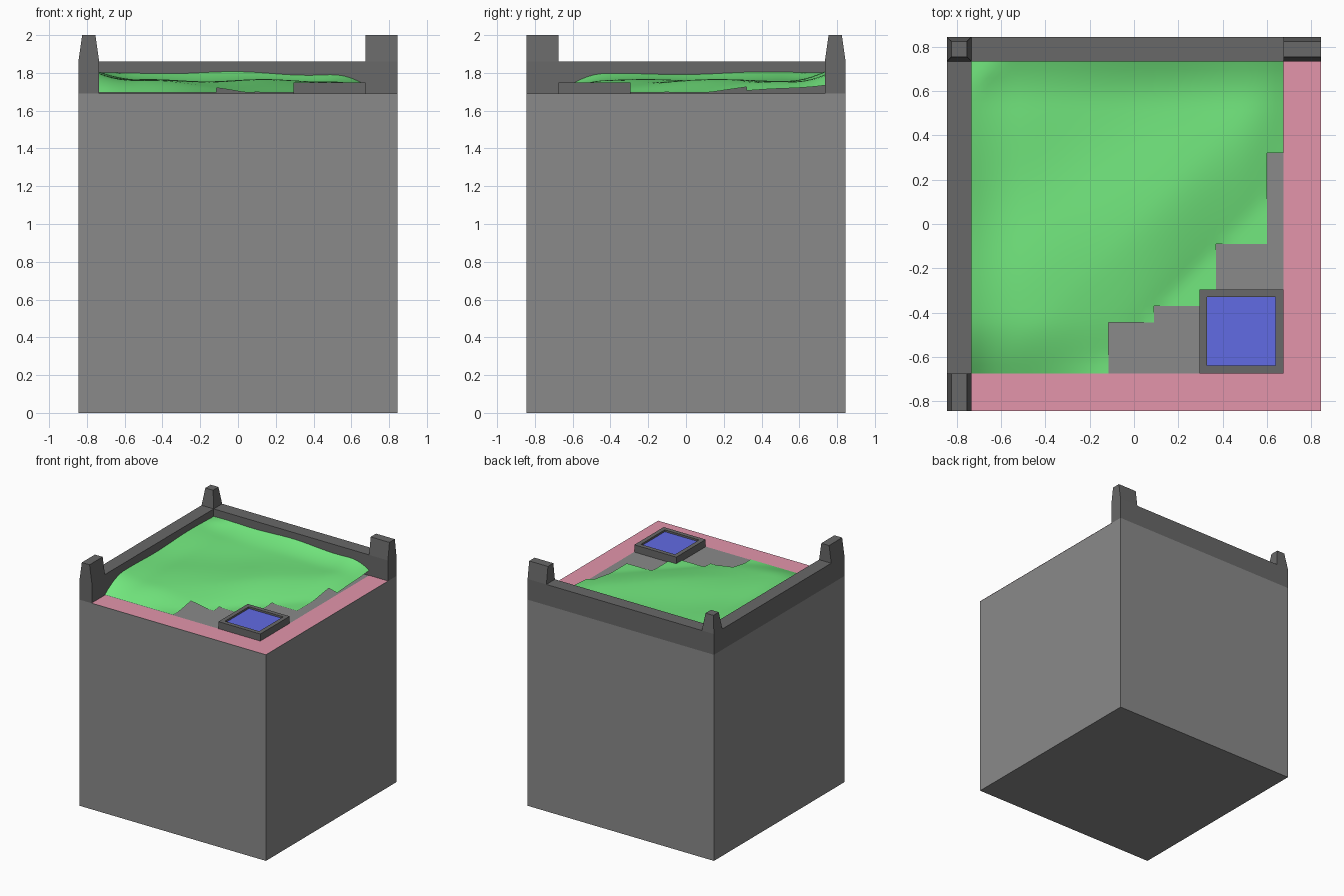
import bpy, bmesh, math

if "Cube" in bpy.data.objects:
    bpy.data.objects.remove(bpy.data.objects["Cube"])

H, IN, FR, FLOOR, WALL, TOP = 0.845, 0.735, 0.675, 1.69, 1.86, 2.0


def paint(name, color):
    mat = bpy.data.materials.new(name)
    mat.diffuse_color = (*color, 1)
    mat.use_nodes = True
    mat.node_tree.nodes["Principled BSDF"].inputs["Base Color"].default_value = mat.diffuse_color
    return mat


STONE = paint("stone_grey", (0.255, 0.255, 0.255))
DARK = paint("dark_grey", (0.14, 0.14, 0.14))
PINK = paint("pink", (0.77, 0.30, 0.41))
BLUE = paint("blue", (0.12, 0.145, 0.77))
GREEN = paint("green", (0.17, 0.81, 0.21))


def make(name, verts, faces, mat):
    me = bpy.data.meshes.new(name)
    me.from_pydata(verts, [], faces)
    me.materials.append(mat)
    me.update()
    ob = bpy.data.objects.new(name, me)
    bpy.context.collection.objects.link(ob)
    return ob


def box(name, x0, x1, y0, y1, z0, z1, mat, tx=0, ty=0):
    # box whose top is inset by tx, ty
    v = [(x0, y0, z0), (x1, y0, z0), (x1, y1, z0), (x0, y1, z0),
         (x0 + tx, y0 + ty, z1), (x1 - tx, y0 + ty, z1),
         (x1 - tx, y1 - ty, z1), (x0 + tx, y1 - ty, z1)]
    f = [(3, 2, 1, 0), (4, 5, 6, 7), (0, 1, 5, 4), (1, 2, 6, 5), (2, 3, 7, 6), (3, 0, 4, 7)]
    return make(name, v, f, mat)


# Main block
box("block", -H, H, -H, H, 0, FLOOR, STONE)

# Pink L-shaped border on the front and right edges
z = FLOOR + 0.002
make("border", [(-IN, -H, z), (H, -H, z), (H, IN, z), (FR, IN, z), (FR, -FR, z), (-IN, -FR, z)],
     [(0, 1, 4, 5), (1, 2, 3, 4)], PINK)

# Low walls on the left and back edges
box("left_wall", -H, -IN, -H, IN, FLOOR, WALL, DARK)
box("back_wall", -H, H, IN, H, FLOOR, WALL, DARK)

# Tapered corner posts
box("back_left_post", -H, -IN, IN, H, WALL, TOP, DARK, 0.02, 0.02)
box("front_left_post", -H, -IN, -H, -FR, WALL, TOP, DARK, 0.02, 0)
box("back_right_post", FR, H, IN, H, WALL, TOP, DARK, 0, 0.02)

# Square raised frame, open in the middle
cx, cy = 0.485, -0.485
rings = [(0.19, FLOOR), (0.19, 1.75), (0.155, 1.75), (0.155, FLOOR)]
verts = [(cx + r * sx, cy + r * sy, rz) for r, rz in rings
         for sx, sy in ((-1, -1), (1, -1), (1, 1), (-1, 1))]
faces = [(k * 4 + i, k * 4 + (i + 1) % 4, k * 4 + 4 + (i + 1) % 4, k * 4 + 4 + i)
         for k in range(3) for i in range(4)]
make("square_frame", verts, faces, DARK)

# Blue panel inside the frame
box("blue_panel", cx - 0.155, cx + 0.155, cy - 0.155, cy + 0.155, FLOOR, 1.735, BLUE)


# Green ground: height field that climbs to the walls and drops to the open edges
def ease(t):
    t = max(0.0, min(1.0, t))
    return 1 - (1 - t) ** 2


def height(x, y):
    edge = ease((y + FR) / 0.25) * ease((FR + 0.05 - x) / 0.25)
    slope = ease((0.48 - (x - y)) / 0.5)
    wall = (1 - ease((x + IN) / 0.2)) + (1 - ease((IN - y) / 0.2))
    bumps = 0.006 * math.sin(9 * x + 2 * y) + 0.005 * math.sin(8 * y - 5 * x + 1)
    return FLOOR + 0.006 + edge * slope * (0.06 + bumps + 0.042 * min(1, wall))


def spread(stops, step=0.037):
    out = [stops[0]]
    for a, b in zip(stops, stops[1:]):
        n = max(1, round((b - a) / step))
        out += [a + (b - a) * (i + 1) / n for i in range(n)]
    return out


xs = spread([-IN, -0.115, 0.09, 0.37, 0.60, FR])
ys = spread([-FR, -0.445, -0.37, -0.09, 0.32, IN])
bare = [(-0.115, -0.445), (0.09, -0.37), (0.37, -0.09), (0.60, 0.32)]  # stepped grey corner
n = len(xs)
verts = [(x, y, height(x, y)) for y in ys for x in xs]
faces = []
for j in range(len(ys) - 1):
    for i in range(n - 1):
        mx, my = (xs[i] + xs[i + 1]) / 2, (ys[j] + ys[j + 1]) / 2
        if not any(mx > bx and my < by for bx, by in bare):
            a = j * n + i
            faces.append((a, a + 1, a + n + 1, a + n))
ground = make("green_ground", verts, faces, GREEN)
bm = bmesh.new()
bm.from_mesh(ground.data)
bmesh.ops.delete(bm, geom=[v for v in bm.verts if not v.link_faces], context='VERTS')
for f in bm.faces:
    f.smooth = True
bm.to_mesh(ground.data)
bm.free()
